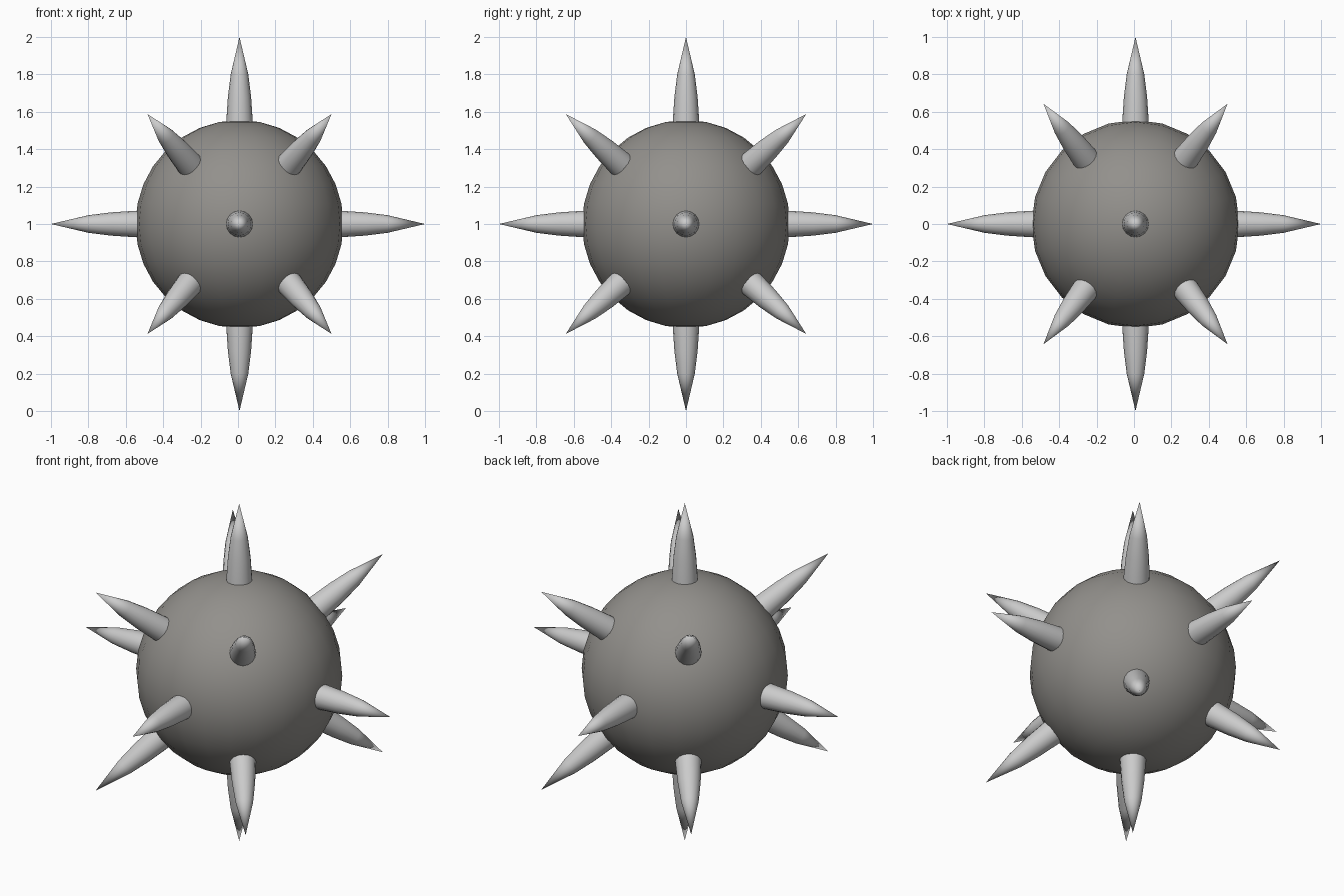
import bpy, bmesh, math
from itertools import product
from mathutils import Vector, Matrix

if "Cube" in bpy.data.objects:
    bpy.data.objects.remove(bpy.data.objects["Cube"])

CENTRE = Vector((0.008, 0, 1))
SIDES = 16
# spike profile: (distance from ball centre, radius)
PROFILE = [(0.50, 0.073), (0.56, 0.070), (0.68, 0.062), (0.80, 0.047)]
TIP = 1.0


def material(name, colour):
    mat = bpy.data.materials.new(name)
    mat.diffuse_color = (*colour, 1)
    mat.use_nodes = True
    mat.node_tree.nodes["Principled BSDF"].inputs["Base Color"].default_value = mat.diffuse_color
    return mat


DARK = material("dark_iron", (0.29, 0.28, 0.262))
STEEL = material("steel", (0.57, 0.56, 0.565))


def finish(name, bm, mat):
    bmesh.ops.recalc_face_normals(bm, faces=bm.faces)
    mesh = bpy.data.meshes.new(name)
    bm.to_mesh(mesh)
    bm.free()
    mesh.materials.append(mat)
    obj = bpy.data.objects.new(name, mesh)
    bpy.context.collection.objects.link(obj)
    for p in mesh.polygons:
        p.use_smooth = len(p.vertices) < 5


def spike(name, direction, centre=CENTRE):
    bm = bmesh.new()
    rings = []
    for h, r in PROFILE:
        rings.append([bm.verts.new((r * math.cos(2 * math.pi * i / SIDES),
                                    r * math.sin(2 * math.pi * i / SIDES), h))
                      for i in range(SIDES)])
    tip = bm.verts.new((0, 0, TIP))
    bm.faces.new(rings[0])
    for i in range(SIDES):
        j = (i + 1) % SIDES
        for a, b in zip(rings, rings[1:]):
            bm.faces.new((a[i], a[j], b[j], b[i]))
        bm.faces.new((rings[-1][i], rings[-1][j], tip))
    rot = Vector(direction).to_track_quat('Z', 'Y').to_matrix().to_4x4()
    bm.transform(Matrix.Translation(centre) @ rot)
    finish(name, bm, STEEL)


# round body
bm = bmesh.new()
bmesh.ops.create_uvsphere(bm, u_segments=24, v_segments=16, radius=0.556,
                          matrix=Matrix.Translation(CENTRE))
finish("ball", bm, DARK)

# six spikes along the axes
for axis in range(3):
    for sign in (-1, 1):
        d = [0, 0, 0]
        d[axis] = sign
        spike("axis_spike", d, Vector((0, 0, 1)) if axis == 0 else CENTRE)

# eight diagonal spikes
for sx, sy, sz in product((-1, 1), repeat=3):
    spike("diagonal_spike", (0.49 * sx, 0.64 * sy, 0.585 * sz))
